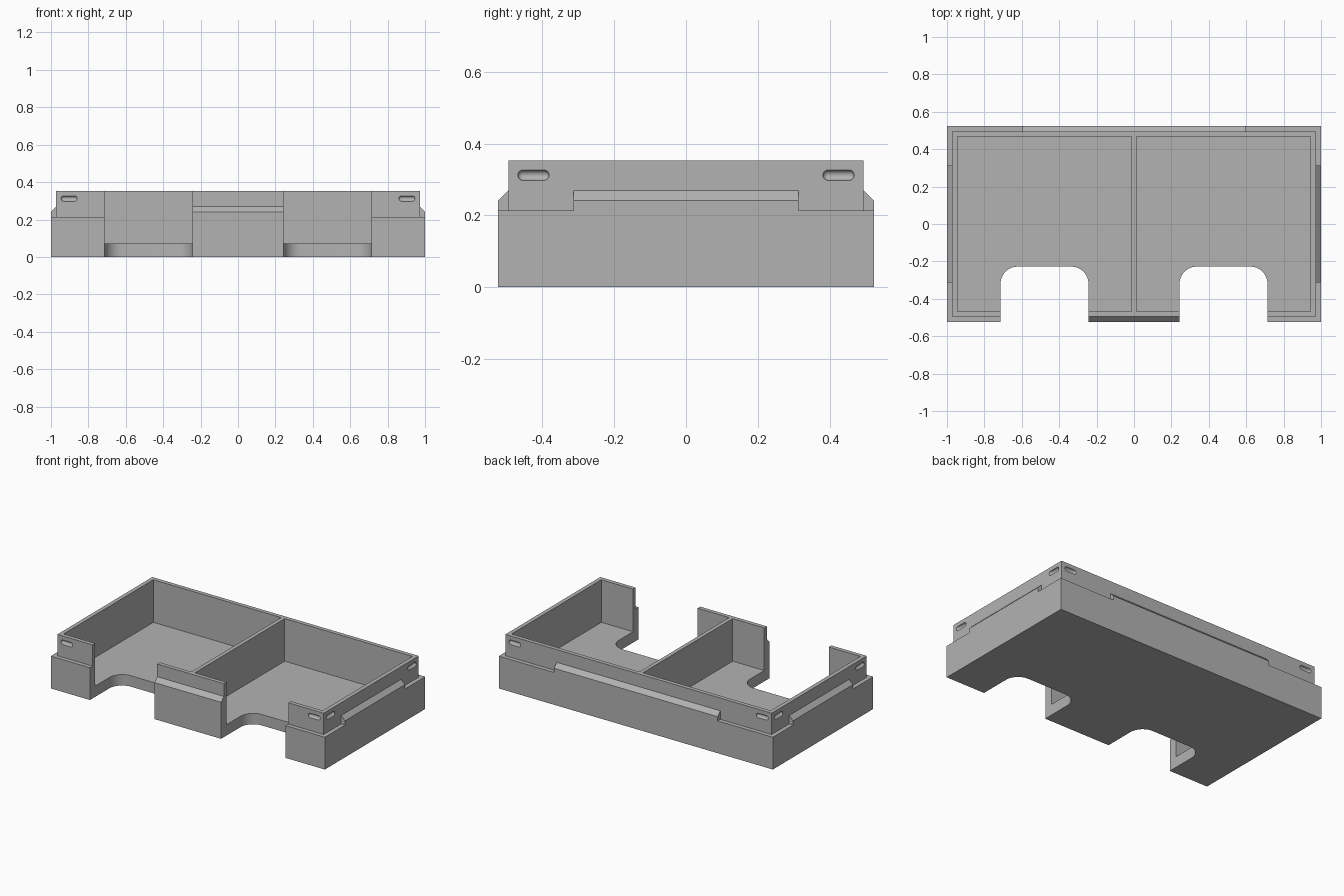
import bpy
import bmesh
import math
from mathutils import Matrix, Vector

if "Cube" in bpy.data.objects:
    bpy.data.objects.remove(bpy.data.objects["Cube"], do_unlink=True)

# Main dimensions
HALF_X, HALF_Y = 1.0, 0.523
STEP = 0.028
WALL = 0.027
SHOULDER, RIM, FLOOR = 0.213, 0.353, 0.072
UP_X, UP_Y = HALF_X - STEP, HALF_Y - STEP

grey = bpy.data.materials.new("plain grey")
grey.use_nodes = True
COLOUR = (0.45, 0.45, 0.45, 1)
grey.diffuse_color = COLOUR
grey.node_tree.nodes["Principled BSDF"].inputs["Base Color"].default_value = COLOUR


def make(name, bm):
    bmesh.ops.recalc_face_normals(bm, faces=bm.faces)
    mesh = bpy.data.meshes.new(name)
    bm.to_mesh(mesh)
    bm.free()
    mesh.materials.append(grey)
    obj = bpy.data.objects.new(name, mesh)
    bpy.context.collection.objects.link(obj)
    return obj


def box(name, x0, x1, y0, y1, z0, z1):
    bm = bmesh.new()
    bmesh.ops.create_cube(bm, size=1)
    size = Matrix.Diagonal((x1 - x0, y1 - y0, z1 - z0, 1))
    centre = Vector((x0 + x1, y0 + y1, z0 + z1)) / 2
    bm.transform(Matrix.Translation(centre) @ size)
    return make(name, bm)


def prism(name, points, vector):
    bm = bmesh.new()
    face = bm.faces.new([bm.verts.new(p) for p in points])
    new = bmesh.ops.extrude_face_region(bm, geom=[face])["geom"]
    verts = [v for v in new if isinstance(v, bmesh.types.BMVert)]
    bmesh.ops.translate(bm, verts=verts, vec=vector)
    return make(name, bm)


def combine(target, tool, operation):
    mod = target.modifiers.new(operation, 'BOOLEAN')
    mod.operation, mod.solver, mod.object = operation, 'EXACT', tool
    bpy.context.view_layer.objects.active = target
    bpy.ops.object.modifier_apply(modifier=mod.name)
    bpy.data.objects.remove(tool, do_unlink=True)


def ridge(half_length, wall, angle):
    # Chamfered ridge standing on the shoulder, turned to its side
    profile = [(wall - 0.01, 0.15), (wall + STEP, 0.15), (wall + STEP, 0.241),
               (wall, 0.269), (wall - 0.01, 0.269)]
    turn = Matrix.Rotation(angle, 3, 'Z')
    points = [turn @ Vector((r, -half_length, z)) for r, z in profile]
    return prism("ridge", points, turn @ Vector((0, 2 * half_length, 0)))


def capsule(x, y, along_x):
    # Round-ended groove cutter lying along one wall
    radius, reach = 0.0145, 0.029
    bm = bmesh.new()
    bmesh.ops.create_uvsphere(bm, u_segments=24, v_segments=13, radius=radius)
    for v in bm.verts:
        v.co.z += math.copysign(reach, v.co.z)
    bm.transform(Matrix.Rotation(math.pi / 2, 4, 'Y' if along_x else 'X'))
    bm.transform(Matrix.Translation((x, y, 0.312)))
    return make("groove_cutter", bm)


def notch(side):
    # Opening with rounded inner corners
    x0, x1, y1, r = 0.243, 0.714, -0.228, 0.092
    points = [(x1, -0.7), (x0, -0.7)]
    for cx, start in ((x0 + r, 180), (x1 - r, 90)):
        for i in range(13):
            a = math.radians(start - 90 * i / 12)
            points.append((cx + r * math.cos(a), y1 - r + r * math.sin(a)))
    return prism("notch_cutter", [(side * x, y, -0.1) for x, y in points], (0, 0, 0.7))


# Stepped body
tray = box("divided_tray", -HALF_X, HALF_X, -HALF_Y, HALF_Y, 0, SHOULDER)
combine(tray, box("upper_body", -UP_X, UP_X, -UP_Y, UP_Y, 0.1, RIM), 'UNION')

# Ridges on all four sides
for quarter in range(4):
    length, wall = ((0.313, UP_X), (0.597, UP_Y))[quarter % 2]
    combine(tray, ridge(length, wall, quarter * math.pi / 2), 'UNION')

# Two compartments, front openings and corner grooves
inner_x, inner_y, divider = UP_X - WALL, UP_Y - WALL, 0.013
for side in (-1, 1):
    x0, x1 = sorted((side * divider, side * inner_x))
    combine(tray, box("pocket", x0, x1, -inner_y, inner_y, FLOOR, 0.6), 'DIFFERENCE')
    combine(tray, notch(side), 'DIFFERENCE')
    for end in (-1, 1):
        combine(tray, capsule(side * UP_X, end * 0.425, False), 'DIFFERENCE')
        combine(tray, capsule(side * 0.903, end * UP_Y, True), 'DIFFERENCE')

bpy.ops.object.select_all(action='DESELECT')
tray.select_set(True)
bpy.context.view_layer.objects.active = tray
bpy.ops.object.shade_smooth_by_angle(angle=math.radians(30))
